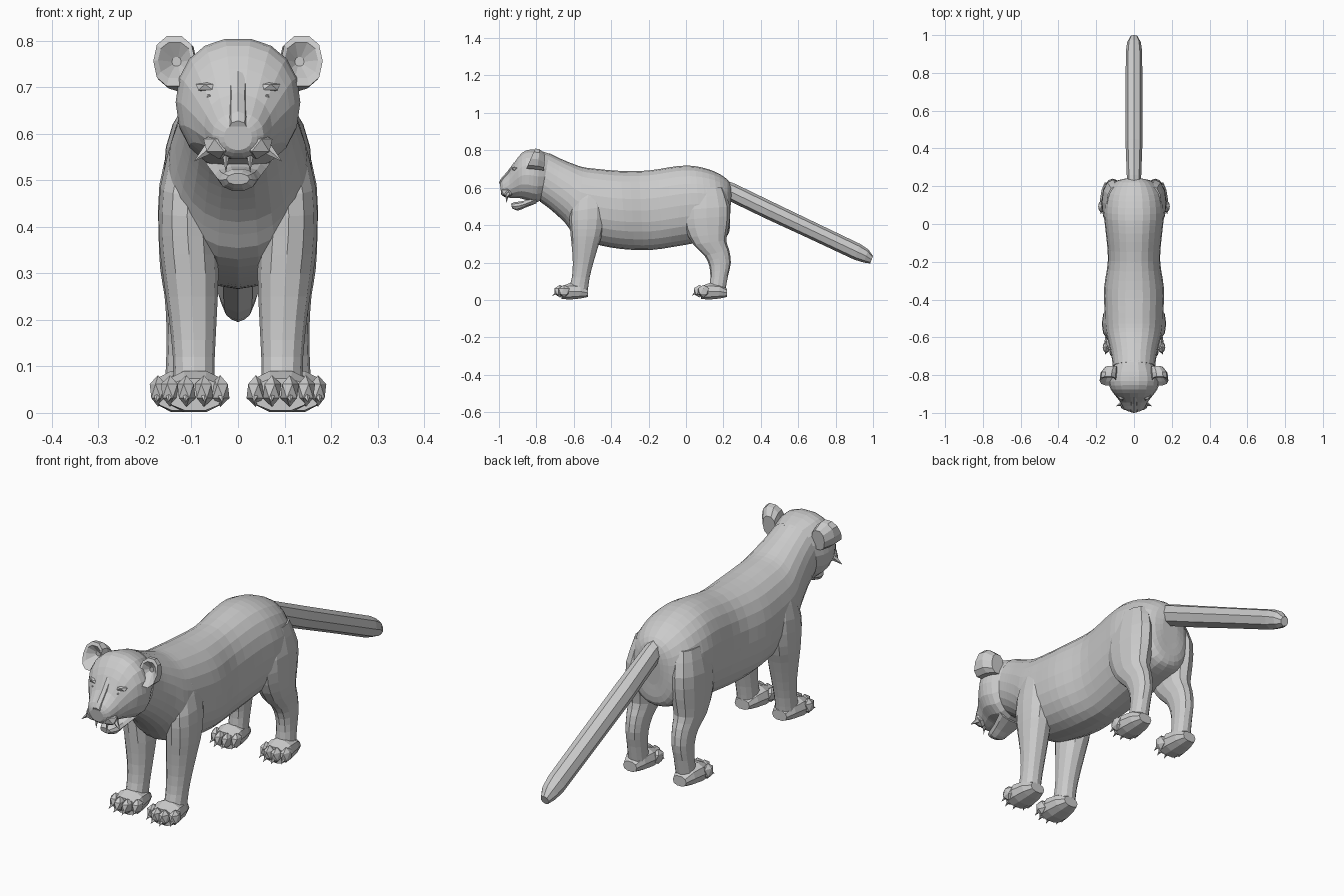
import bpy, bmesh, math
from mathutils import Vector, Matrix


def spline(a, b, c, d, t):
    """Catmull-Rom blend of four equal-length tuples."""
    return [0.5 * (2 * q + (r - p) * t + (2 * p - 5 * q + 4 * r - s) * t * t
                   + (3 * q - p - 3 * r + s) * t ** 3) for p, q, r, s in zip(a, b, c, d)]


def add_loft(bm, rings, sides=16, steps=2, power=2.0):
    """Skin rings given as (x, half_width, y1, z1, y2, z2), seen from the side."""
    fine = []
    for i in range(len(rings) - 1):
        a, d = rings[max(i - 1, 0)], rings[min(i + 2, len(rings) - 1)]
        fine += [spline(a, rings[i], rings[i + 1], d, k / steps) for k in range(steps)]
    fine.append(rings[-1])
    loops = []
    for x, w, y1, z1, y2, z2 in fine:
        mid, half = Vector((x, (y1 + y2) / 2, (z1 + z2) / 2)), Vector((0, (y1 - y2) / 2, (z1 - z2) / 2))
        loop = []
        for k in range(sides):
            t = 2 * math.pi * k / sides
            c, s = math.cos(t), math.sin(t)
            c = math.copysign(abs(c) ** (2 / power), c)
            s = math.copysign(abs(s) ** (2 / power), s)
            loop.append(bm.verts.new(mid + Vector((w * c, 0, 0)) + half * s))
        loops.append(loop)
    for p, q in zip(loops, loops[1:]):
        for k in range(sides):
            n = (k + 1) % sides
            bm.faces.new((p[k], p[n], q[n], q[k]))
    bm.faces.new(loops[0])
    bm.faces.new(loops[-1])


def add_ball(bm, loc, size, detail=1):
    m = Matrix.Translation(loc) @ Matrix.Diagonal((*size, 1))
    bmesh.ops.create_icosphere(bm, subdivisions=detail, radius=1, matrix=m)


def add_spike(bm, base, tip, r):
    d = Vector(tip) - Vector(base)
    m = Matrix.Translation(Vector(base) + d / 2) @ d.to_track_quat('Z', 'Y').to_matrix().to_4x4()
    bmesh.ops.create_cone(bm, cap_ends=True, segments=5, radius1=r, radius2=0, depth=d.length, matrix=m)


def finish(bm, name, mirror=False):
    bmesh.ops.recalc_face_normals(bm, faces=bm.faces)
    me = bpy.data.meshes.new(name)
    bm.to_mesh(me)
    bm.free()
    ob = bpy.data.objects.new(name, me)
    bpy.context.collection.objects.link(ob)
    if mirror:
        ob.modifiers.new("mirror", 'MIRROR')
    return ob


def loft(name, rings, mirror=False, **kw):
    bm = bmesh.new()
    add_loft(bm, rings, **kw)
    return finish(bm, name, mirror)


# torso and neck
loft("torso", [
    (0, .04, .245, .60, .235, .44), (0, .10, .22, .645, .23, .36),
    (0, .145, .15, .688, .19, .33), (0, .16, .05, .715, .08, .31),
    (0, .150, -.05, .715, -.03, .29), (0, .138, -.20, .692, -.18, .268),
    (0, .158, -.35, .690, -.32, .270), (0, .156, -.47, .70, -.45, .29),
    (0, .150, -.55, .71, -.58, .33), (0, .135, -.61, .73, -.645, .41),
    (0, .120, -.67, .755, -.72, .48), (0, .112, -.73, .785, -.78, .525),
], sides=24, steps=3, power=2.2)

# skull and muzzle
loft("head", [
    (0, .10, -.72, .78, -.76, .54), (0, .126, -.78, .80, -.80, .52),
    (0, .134, -.83, .806, -.845, .53), (0, .122, -.875, .79, -.88, .54),
    (0, .098, -.915, .74, -.905, .545), (0, .073, -.945, .685, -.94, .545),
    (0, .055, -.982, .645, -.972, .55), (0, .03, -.995, .62, -.988, .565),
], sides=18, steps=2, power=2.2)

# open lower jaw
loft("lower_jaw", [
    (0, .07, -.80, .56, -.80, .515), (0, .05, -.87, .53, -.86, .492),
    (0, .04, -.915, .525, -.90, .476), (0, .025, -.935, .515, -.93, .49),
], sides=10)

# nose bridge ending in the nose pad
loft("nose", [
    (0, .022, -.92, .735, -.91, .69), (0, .02, -.953, .69, -.94, .64),
    (0, .022, -.99, .648, -.97, .61), (0, .02, -1.0, .628, -.985, .595),
], sides=8, steps=1)

# brows, eyes, whisker pads, teeth
bm = bmesh.new()
add_ball(bm, (.062, -.905, .70), (.032, .028, .014))
add_ball(bm, (.058, -.918, .678), (.019, .019, .012))
add_ball(bm, (.040, -.955, .575), (.038, .036, .030))
add_spike(bm, (.026, -.955, .56), (.026, -.96, .515), .009)
add_spike(bm, (.06, -.95, .57), (.095, -.965, .54), .014)
finish(bm, "face_details", True)

# cupped ears
loft("ears", [
    (.132, .010, -.795, .765, -.795, .745), (.136, .036, -.812, .798, -.835, .718),
    (.137, .045, -.805, .812, -.855, .700), (.133, .045, -.782, .808, -.795, .695),
    (.120, .032, -.752, .78, -.76, .69),
], mirror=True, sides=10, steps=1, power=2.3)

# tail
loft("tail", [
    (0, .036, .17, .655, .14, .565), (0, .038, .26, .622, .24, .525),
    (0, .045, .45, .530, .42, .438), (0, .045, .70, .410, .665, .325),
    (0, .043, .93, .300, .90, .215), (0, .036, .975, .27, .95, .200),
    (0, .020, 1.0, .235, .985, .195),
], sides=8, steps=1)

# legs: front edge then back edge of each ring
loft("front_legs", [
    (.095, .045, -.59, .58, -.46, .61), (.108, .059, -.622, .47, -.43, .50),
    (.108, .062, -.62, .38, -.44, .38), (.102, .060, -.612, .30, -.465, .30),
    (.097, .051, -.605, .20, -.495, .20), (.095, .045, -.61, .12, -.515, .12),
    (.095, .044, -.625, .07, -.525, .05),
], mirror=True, sides=12, power=2.2)
loft("hind_legs", [
    (.095, .048, .02, .60, .20, .60), (.109, .060, -.015, .48, .235, .50),
    (.111, .060, -.005, .38, .23, .40), (.112, .055, .04, .295, .215, .32),
    (.112, .046, .10, .235, .23, .27), (.113, .041, .125, .18, .24, .20),
    (.115, .039, .13, .12, .225, .13), (.117, .040, .125, .07, .21, .05),
], mirror=True, sides=12, power=2.2)


# paws with four toes and claws
def paw(name, x, y, s):
    bm = bmesh.new()
    add_loft(bm, [
        (x, .036 * s, y + .185, .06, y + .185, .015), (x, .054 * s, y + .145, .085, y + .145, .006),
        (x, .064 * s, y + .09, .092, y + .09, .0), (x, .060 * s, y + .045, .075, y + .045, .004),
    ], sides=10, steps=1, power=2.4)
    for u, back in ((-.054, .022), (-.019, 0), (.019, 0), (.054, .022)):
        add_ball(bm, (x + u * s, y + .036 + back, .047), (.022 * s, .034, .034))
        add_spike(bm, (x + u * s, y + .022 + back, .04), (x + u * 1.1 * s, y - .006 + back, .022), .01)
    finish(bm, name, True)


paw("front_paws", .092, -.71, 1.0)
paw("hind_paws", .122, .035, .92)
